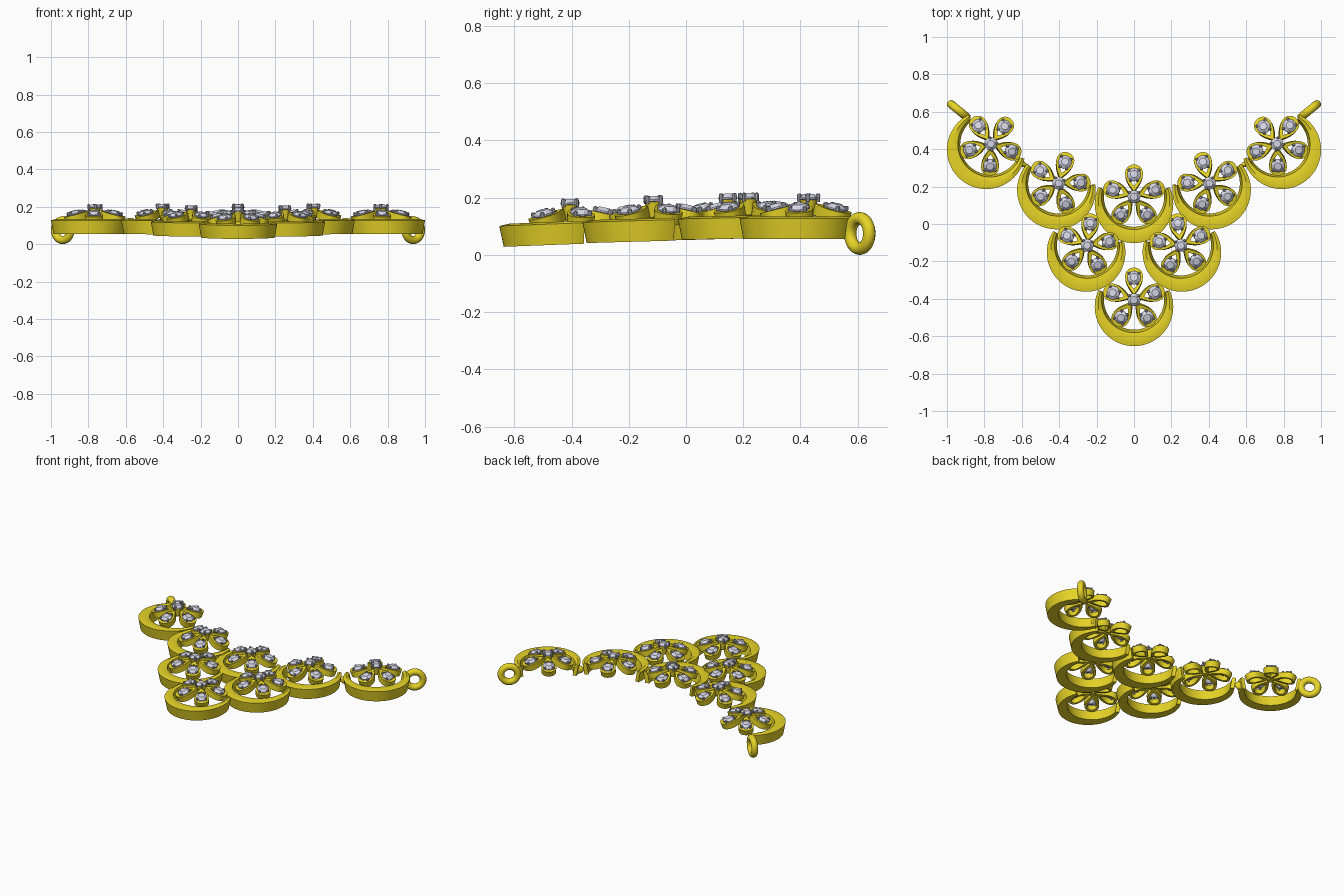
import bpy, bmesh
from math import sin, cos, pi, radians
from mathutils import Matrix, Vector

if "Cube" in bpy.data.objects:
    bpy.data.objects.remove(bpy.data.objects["Cube"])

T, R = Matrix.Translation, Matrix.Rotation


def material(name, col):
    m = bpy.data.materials.new(name)
    m.diffuse_color = (*col, 1)
    m.use_nodes = True
    m.node_tree.nodes["Principled BSDF"].inputs["Base Color"].default_value = m.diffuse_color
    return m


GOLD = material("gold", (0.80, 0.66, 0.02))
GEM = material("gem", (0.68, 0.68, 0.80))
PRONG = material("prong_metal", (0.45, 0.45, 0.50))


def loft(bm, rings, closed_section=True, closed_path=False, caps=True):
    """Skin a list of point rings with quads."""
    vs = [[bm.verts.new(p) for p in r] for r in rings]
    n = len(vs[0])
    pairs = list(zip(vs, vs[1:])) + ([(vs[-1], vs[0])] if closed_path else [])
    for a, b in pairs:
        for i in range(n if closed_section else n - 1):
            j = (i + 1) % n
            bm.faces.new((a[i], a[j], b[j], b[i]))
    if caps and not closed_path:
        bm.faces.new(vs[0])
        bm.faces.new(vs[-1])


def finish(bm, name, mat):
    bmesh.ops.recalc_face_normals(bm, faces=bm.faces)
    me = bpy.data.meshes.new(name)
    bm.to_mesh(me)
    bm.free()
    me.materials.append(mat)
    return me


def place(me, name, mat, smooth=True):
    ob = bpy.data.objects.new(name, me)
    bpy.context.collection.objects.link(ob)
    ob.matrix_world = mat
    if smooth:
        bpy.ops.object.select_all(action='DESELECT')
        ob.select_set(True)
        bpy.context.view_layer.objects.active = ob
        bpy.ops.object.shade_smooth_by_angle(angle=radians(35))
    return ob


def circle(r, z, n, m=Matrix()):
    return [m @ Vector((r * cos(2 * pi * i / n), r * sin(2 * pi * i / n), z)) for i in range(n)]


# Crescent: thick at the bottom, thinning to the two tips
def crescent_mesh():
    bm, rings, n = bmesh.new(), [], 56
    for i in range(n + 1):
        a = radians(155 + 230 * i / n)
        s, d = sin(a), Vector((cos(a), sin(a), 0))
        off, ri = 0.036, 0.174
        inner = off * s + (ri ** 2 - (off * cos(a)) ** 2) ** 0.5
        inner = min(inner, 0.184)
        sec = [(0.197, 0), (0.210, 0.073), (0.5 * (0.21 + inner), 0.080),
               (inner, 0.073), (inner - 0.013, 0)]
        rings.append([d * r + Vector((0, 0, z)) for r, z in sec])
    loft(bm, rings)
    return finish(bm, "crescent", GOLD)


FLOWER = T((0, 0.04, 0))
PETALS = [FLOWER @ R(radians(90 + 72 * k), 4, 'Z') @ T((0, 0, 0.133)) @ R(radians(14), 4, 'Y')
          for k in range(5)]
CENTRE = FLOWER @ T((0, 0, 0.142))
GX = 0.119


# Teardrop petal frames and the centre cup
def flower_mesh():
    bm, n = bmesh.new(), 32
    for m in PETALS:
        rings = []
        for i in range(n):
            t = 2 * pi * i / n
            p = Vector((0.1025 + 0.0735 * cos(t), 0.062 * sin(t) * abs(cos(t / 2)), 0))
            q = Vector((0.116, 0, 0)) + (p - Vector((0.116, 0, 0))) * 0.66
            low = Vector((0, 0, -0.04))
            rings.append([m @ v for v in (p, q, q + low, p * 0.97 + low)])
        loft(bm, rings, closed_path=True)
    loft(bm, [circle(r, z, 16, CENTRE) for r, z in ((0.020, -0.06), (0.031, -0.004))])
    return finish(bm, "flower", GOLD)


# Faceted round stones
def gem_mesh():
    bm = bmesh.new()
    for m, r in [(p @ T((GX, 0, 0.004)), 0.037) for p in PETALS] + [(CENTRE, 0.035)]:
        loft(bm, [circle(r * k, z, 10, m @ R(pi / 10 * o, 4, 'Z')) for k, z, o in
                  ((0.15, -0.026, 0), (1, -0.002, 0), (1, 0.003, 0), (0.55, 0.016, 1))])
    return finish(bm, "gems", GEM)


# Small claws holding each stone
def prong_mesh():
    bm = bmesh.new()
    for m, r, angles in [(p @ T((GX, 0, 0)), 0.036, (48, -48, 150, -150)) for p in PETALS] + \
                        [(CENTRE, 0.033, (45, 135, 225, 315))]:
        for a in angles:
            q = m @ T((r * cos(radians(a)), r * sin(radians(a)), 0))
            loft(bm, [circle(k, z, 8, q) for k, z in
                      ((0.007, -0.012), (0.008, 0.010), (0.007, 0.015), (0.003, 0.018))])
    return finish(bm, "prongs", PRONG)


crescent, flower, gems, prongs = crescent_mesh(), flower_mesh(), gem_mesh(), prong_mesh()

# Motif layout: name, x, y, z, forward tilt, turn
layout = [("bottom", 0, -0.44, 0.036, 2.2, 0), ("middle", 0, 0.11, 0.055, 1.5, 0)]
for side, s in (("left", -1), ("right", 1)):
    layout += [("lower_" + side, s * 0.256, -0.15, 0.047, 1.6, s * 8),
               ("inner_" + side, s * 0.415, 0.183, 0.057, 1.2, s * 17),
               ("outer_" + side, s * 0.79, 0.397, 0.055, 0, s * 38)]

for name, x, y, z, tilt, turn in layout:
    m = T((x, y, z)) @ R(radians(tilt), 4, 'X') @ R(radians(turn), 4, 'Z')
    place(crescent, name + "_crescent", m)
    place(flower, name + "_flower", m)
    place(gems, name + "_gems", m, False)
    place(prongs, name + "_prongs", m)


def torus_mesh(name, big, small, n=32, k=12):
    bm, rings = bmesh.new(), []
    for i in range(n):
        a = 2 * pi * i / n
        rings.append([((big + small * cos(2 * pi * j / k)) * cos(a),
                       (big + small * cos(2 * pi * j / k)) * sin(a),
                       small * sin(2 * pi * j / k)) for j in range(k)])
    loft(bm, rings, closed_path=True)
    return finish(bm, name, GOLD)


# Chain loops on the outer tips and little joints between the upper motifs
loop = torus_mesh("chain_loop", 0.053, 0.022)
bm = bmesh.new()
bmesh.ops.create_uvsphere(bm, u_segments=16, v_segments=8, radius=1)
joint = finish(bm, "joint", GOLD)
for side, s in (("left", -1), ("right", 1)):
    place(loop, side + "_chain_loop",
          T((s * 0.937, 0.607, 0.075)) @ R(radians(s * 39), 4, 'Z') @ R(pi / 2, 4, 'X'))
    place(joint, side + "_joint",
          T((s * 0.602, 0.325, 0.09)) @ R(radians(s * 30), 4, 'Z')
          @ Matrix.Diagonal((0.035, 0.016, 0.028, 1)))
